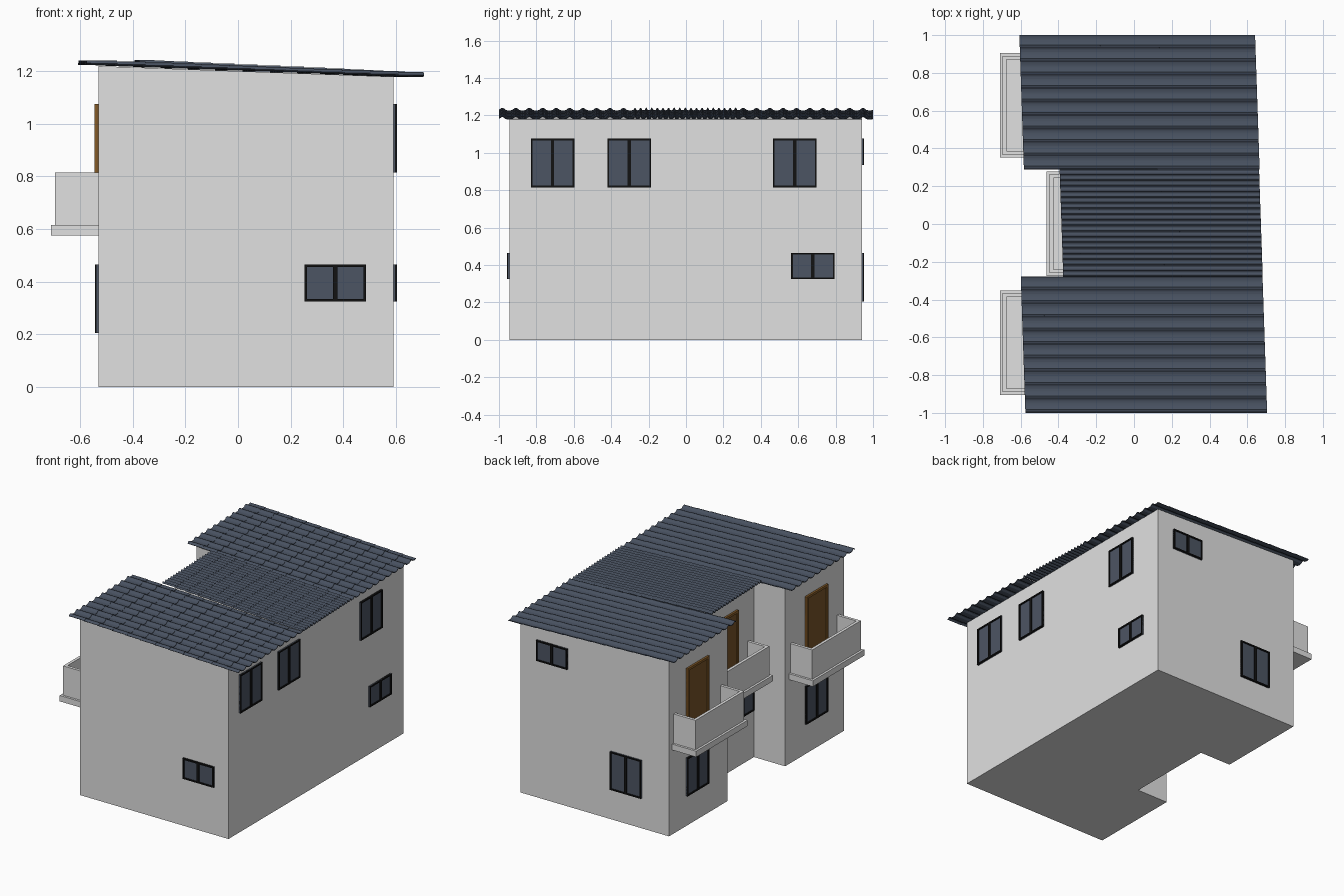
import bpy, bmesh, math

if "Cube" in bpy.data.objects:
    bpy.data.objects.remove(bpy.data.objects["Cube"])


def material(name, r, g, b):
    m = bpy.data.materials.new(name)
    m.use_nodes = True
    m.diffuse_color = (r, g, b, 1)
    m.node_tree.nodes["Principled BSDF"].inputs["Base Color"].default_value = (r, g, b, 1)
    return m


PLASTER = material("plaster grey", 0.75, 0.75, 0.75)
SLATE = material("slate blue roof", 0.065, 0.083, 0.118)
GLASS = material("blue grey glass", 0.073, 0.09, 0.125)
BLACK = material("black frame", 0.006, 0.006, 0.006)
WOOD = material("brown wood", 0.19, 0.09, 0.022)
TRIM = material("light brown door trim", 0.25, 0.11, 0.02)


def finish(name, bm, mats):
    bmesh.ops.recalc_face_normals(bm, faces=bm.faces[:])
    me = bpy.data.meshes.new(name)
    bm.to_mesh(me)
    bm.free()
    for m in mats:
        me.materials.append(m)
    ob = bpy.data.objects.new(name, me)
    bpy.context.collection.objects.link(ob)
    return ob


def add_box(bm, lo, hi, mat=0):
    verts = bmesh.ops.create_cube(bm, size=1)["verts"]
    for v in verts:
        v.co = [(lo[i] + hi[i]) / 2 + v.co[i] * (hi[i] - lo[i]) for i in range(3)]
    for f in {f for v in verts for f in v.link_faces}:
        f.material_index = mat


# House body: C-shaped plan, top sloping down towards +x
LEFT, RIGHT, FRONT, BACK = -0.53, 0.59, -0.945, 0.94
RECESS_X, RECESS_Y = -0.295, 0.31
plan = [(LEFT, FRONT), (RIGHT, FRONT), (RIGHT, BACK), (LEFT, BACK),
        (LEFT, RECESS_Y), (RECESS_X, RECESS_Y), (RECESS_X, -RECESS_Y), (LEFT, -RECESS_Y)]
bm = bmesh.new()
base = bm.faces.new([bm.verts.new((x, y, 0)) for x, y in plan])
top = bmesh.ops.extrude_face_region(bm, geom=[base])["geom"]
for v in top:
    if isinstance(v, bmesh.types.BMVert):
        v.co.z = 1.218 - 0.036 * (v.co.x - LEFT)
finish("house_walls", bm, [PLASTER])


# Openings are laid out on a wall plane: u along the wall, z up, d outwards
def wall_box(bm, axis, sign, plane, u0, u1, z0, z1, depth, mat):
    a, b = sorted((plane - sign * 0.01, plane + sign * depth))
    if axis == "x":
        add_box(bm, (a, u0, z0), (b, u1, z1), mat)
    else:
        add_box(bm, (u0, a, z0), (u1, b, z1), mat)


def window(name, axis, sign, plane, u0, z0, z1, w=0.233):
    bm = bmesh.new()
    u1, mid, t = u0 + w, u0 + w / 2, 0.009
    wall_box(bm, axis, sign, plane, u0, u1, z0, z1, 0.006, 0)
    bars = [(u0, u0 + t, z0, z1), (u1 - t, u1, z0, z1), (mid - t, mid + t, z0 + t, z1 - t),
            (u0 + t, u1 - t, z0, z0 + t), (u0 + t, u1 - t, z1 - t, z1)]
    for bar in bars:
        wall_box(bm, axis, sign, plane, *bar, 0.013, 1)
    finish(name, bm, [GLASS, BLACK])


def door(name, plane, yc):
    bm = bmesh.new()
    y0, y1, z0, z1, t = yc - 0.117, yc + 0.117, 0.612, 1.075, 0.016
    wall_box(bm, "x", -1, plane, y0, y1, z0, z1, 0.007, 0)
    for bar in [(y0, y0 + t, z0, z1), (y1 - t, y1, z0, z1), (y0 + t, y1 - t, z1 - t, z1)]:
        wall_box(bm, "x", -1, plane, *bar, 0.014, 1)
    finish(name, bm, [WOOD, TRIM])


def balcony(name, plane, yc):
    bm = bmesh.new()
    x0, h, t, z0, z1 = plane - 0.165, 0.262, 0.02, 0.615, 0.815
    add_box(bm, (x0 - 0.015, yc - h - 0.015, 0.575), (plane + 0.01, yc + h + 0.015, z0))
    add_box(bm, (x0, yc - h, z0), (x0 + t, yc + h, z1))
    for s in (-1, 1):
        ya, yb = sorted((yc + s * h, yc + s * (h - t)))
        add_box(bm, (x0 + t, ya, z0), (plane + 0.01, yb, z1))
    finish(name, bm, [PLASTER])


LOW, MID, UP = (0.325, 0.465), (0.205, 0.465), (0.815, 1.075)
window("front_window", "y", -1, FRONT, 0.252, *LOW)
window("back_upper_window", "y", 1, BACK, 0.232, 0.935, 1.075)
window("back_lower_window", "y", 1, BACK, -0.325, *MID)
for i, y in enumerate((-0.83, -0.42, 0.465)):
    window(f"side_upper_window_{i + 1}", "x", 1, RIGHT, y, *UP)
window("side_lower_window", "x", 1, RIGHT, 0.562, *LOW)
window("recess_window", "x", -1, RECESS_X, -0.3, *LOW)

for side, s in (("front", -1), ("back", 1)):
    window(f"{side}_balcony_lower_window", "x", -1, LEFT, s * 0.64 - 0.117, *MID)
    door(f"{side}_balcony_door", LEFT, s * 0.64)
    balcony(f"{side}_balcony", LEFT, s * 0.628)
door("recess_balcony_door", RECESS_X, -0.01)
balcony("recess_balcony", RECESS_X + 0.013, 0.002)


# Tiled roofs: rolled sheets in overlapping rows, slightly sheared in plan
def roof(name, y0, y1, x0, x1, z0, z1, waves, rows=12, steps=8):
    bm = bmesh.new()
    n = waves * steps
    for r in range(rows):
        lines = []
        for f, lift in ((r / rows, 0), (min(1, (r + 1.1) / rows), 0.003)):
            line = []
            for i in range(n + 1):
                y = y0 + (y1 - y0) * i / n
                s = math.sin(2 * math.pi * i / steps)
                roll = 0.011 * s if s > 0 else 0.003 * s
                x = x0 + (x1 - x0) * f - 0.034 * y
                line.append(bm.verts.new((x, y, z0 + (z1 - z0) * f + roll + lift)))
            lines.append(line)
        a, b = lines
        for i in range(n):
            bm.faces.new((a[i], b[i], b[i + 1], a[i + 1]))
    ob = finish(name, bm, [SLATE])
    for p in ob.data.polygons:
        if p.normal.z < 0:
            p.flip()
    mod = ob.modifiers.new("thickness", "SOLIDIFY")
    mod.thickness = 0.004
    mod.offset = -1


roof("front_roof", -1, -0.28, -0.609, 0.671, 1.229, 1.181, 10)
roof("back_roof", 0.288, 1, -0.573, 0.675, 1.229, 1.181, 10)
roof("middle_roof", -0.28, 0.288, -0.384, 0.672, 1.23, 1.182, 19)
